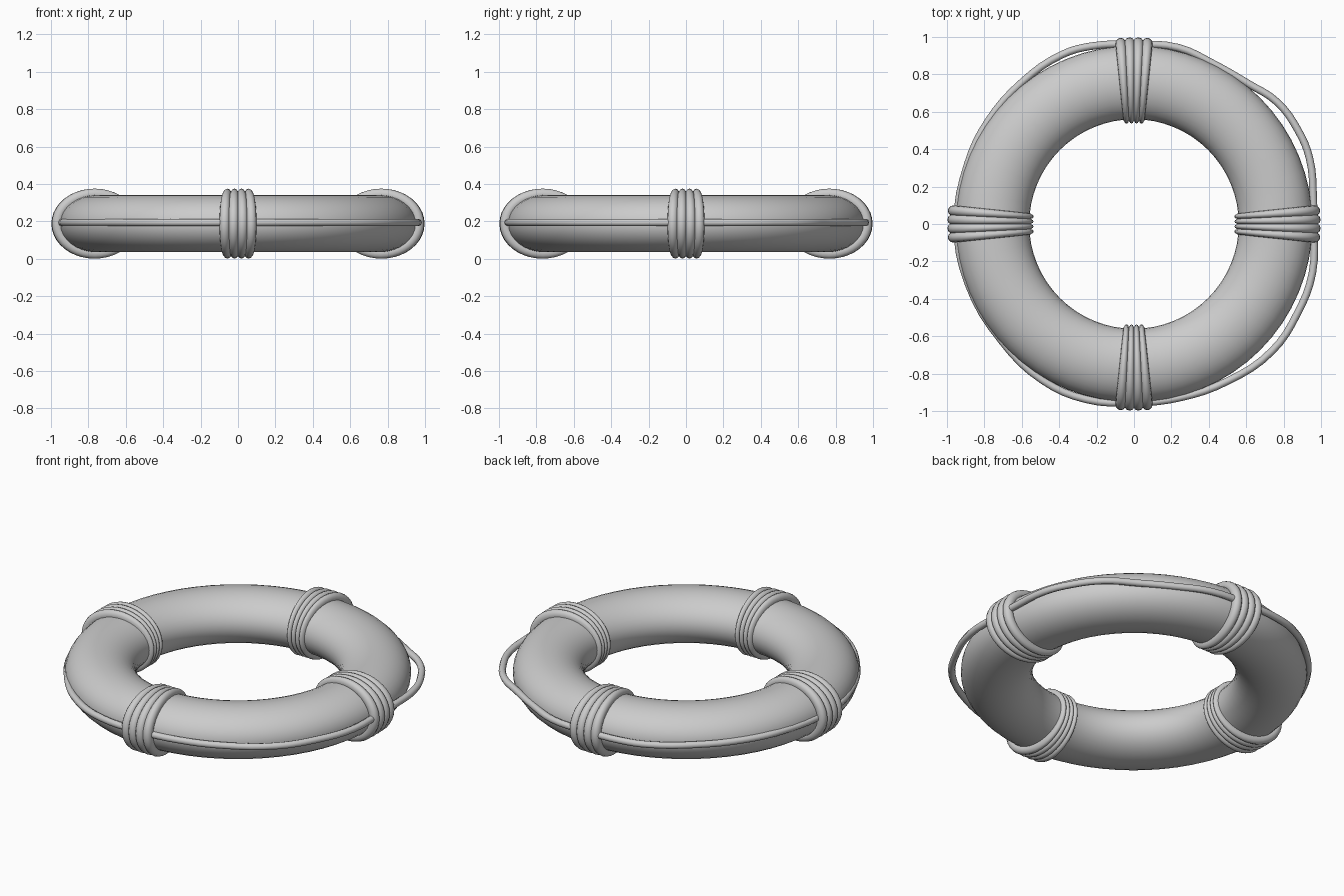
import bpy
from math import sin, cos, pi, radians, hypot

if "Cube" in bpy.data.objects:
    bpy.data.objects.remove(bpy.data.objects["Cube"])

ZC = 0.188  # mid height of the ring


def grid_mesh(name, func, nu, nv):
    """Closed surface wrapped in both directions."""
    verts = [func(2 * pi * i / nu, 2 * pi * j / nv) for i in range(nu) for j in range(nv)]
    faces = [(i * nv + j, ((i + 1) % nu) * nv + j,
              ((i + 1) % nu) * nv + (j + 1) % nv, i * nv + (j + 1) % nv)
             for i in range(nu) for j in range(nv)]
    me = bpy.data.meshes.new(name)
    me.from_pydata(verts, [], faces)
    me.polygons.foreach_set("use_smooth", [True] * len(faces))
    ob = bpy.data.objects.new(name, me)
    bpy.context.collection.objects.link(ob)
    return ob


# Buoy body: torus with a flattened elliptical section
def body(u, v):
    r = 0.757 + 0.197 * cos(v)
    return (r * cos(u), r * sin(u), ZC + 0.153 * sin(v))


grid_mesh("float_ring", body, 64, 32)


# Rope bindings: four strands fanned around the section at each quarter
def strand(angle):
    def f(u, v):
        nx, nz = cos(u) / 0.20, sin(u) / 0.157
        n = hypot(nx, nz)
        d = 0.03 * cos(v)
        r = 0.768 + 0.20 * cos(u) + d * nx / n
        t = angle + 0.029 * sin(v)
        return (r * cos(t), r * sin(t), ZC + 0.157 * sin(u) + d * nz / n)
    return f


for q, side in enumerate(("right", "back", "left", "front")):
    for k in range(4):
        grid_mesh(f"{side}_binding_strand_{k + 1}",
                  strand(q * pi / 2 + (k - 1.5) * 0.049), 40, 12)

# Grab line: loose rope around the outside, (angle, radius) points
line = [(0, 0.96), (8, 0.968), (20.5, 1.002), (30, 1.01), (40.5, 1.005), (51, 0.967),
        (63.6, 0.956), (76, 0.972), (90, 0.96), (103.6, 0.978), (113, 0.984),
        (128, 0.966), (145, 0.954), (160, 0.945), (180, 0.945), (199.5, 0.942),
        (221.7, 0.944), (239.7, 0.968), (254.7, 0.972), (270, 0.955), (284.6, 0.96),
        (301, 0.978), (317.3, 1.003), (331, 0.996), (344.7, 0.989)]
cu = bpy.data.curves.new("grab_line", 'CURVE')
cu.dimensions = '3D'
cu.bevel_depth = 0.02
cu.bevel_resolution = 2
cu.resolution_u = 4
sp = cu.splines.new('BEZIER')
sp.bezier_points.add(len(line) - 1)
for p, (a, r) in zip(sp.bezier_points, line):
    p.co = (r * cos(radians(a)), r * sin(radians(a)), ZC + 0.006)
    p.handle_left_type = p.handle_right_type = 'AUTO'
sp.use_cyclic_u = True
rope = bpy.data.objects.new("grab_line", cu)
bpy.context.collection.objects.link(rope)
bpy.context.view_layer.objects.active = rope
rope.select_set(True)
bpy.ops.object.convert(target='MESH')
bpy.ops.object.shade_smooth()
